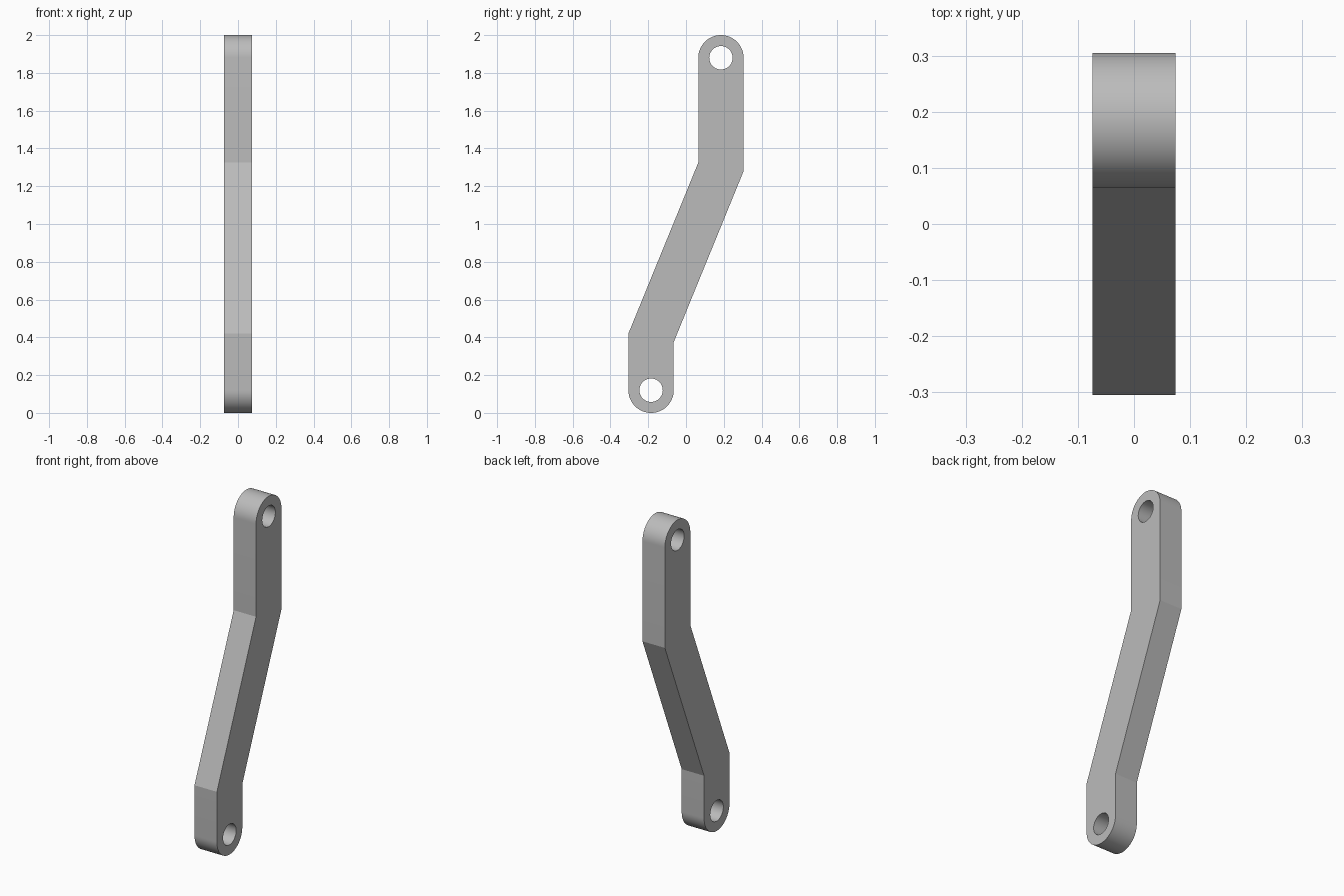
import bpy, bmesh
from math import sin, cos, pi, radians

cube = bpy.data.objects.get("Cube")
if cube:
    bpy.data.objects.remove(cube, do_unlink=True)

HALF_THICK, END_R, HOLE_R = 0.074, 0.12, 0.062
TOP, BOTTOM = (0.185, 1.88), (-0.185, 0.12)   # eye centres (y, z)


def arc(centre, radius, start, sweep, steps):
    return [(centre[0] + radius * cos(start + sweep * i / steps),
             centre[1] + radius * sin(start + sweep * i / steps))
            for i in range(steps + 1)]


metal = bpy.data.materials.new("grey metal")
metal.use_nodes = True
metal.diffuse_color = (0.5, 0.5, 0.5, 1)
metal.node_tree.nodes["Principled BSDF"].inputs["Base Color"].default_value = (0.5, 0.5, 0.5, 1)

# Outline of the cranked bar with rounded ends, plus two round holes
outline = (arc(TOP, END_R, 0, pi, 32) + [(0.065, 1.325), (-0.305, 0.42)]
           + arc(BOTTOM, END_R, pi, pi, 32) + [(-0.065, 0.375), (0.305, 1.28)])
holes = [arc(c, HOLE_R, 0, 2 * pi, 40)[:-1] for c in (TOP, BOTTOM)]

bm = bmesh.new()
edges = []
for loop in [outline] + holes:
    verts = [bm.verts.new((-HALF_THICK, y, z)) for y, z in loop]
    edges += [bm.edges.new((a, b)) for a, b in zip(verts, verts[1:] + verts[:1])]
bmesh.ops.triangle_fill(bm, edges=edges, use_beauty=True, use_dissolve=False)

# Give the bar its thickness
ext = bmesh.ops.extrude_face_region(bm, geom=bm.faces[:], use_keep_orig=True)
bmesh.ops.translate(bm, vec=(2 * HALF_THICK, 0, 0),
                    verts=[g for g in ext["geom"] if isinstance(g, bmesh.types.BMVert)])
bmesh.ops.recalc_face_normals(bm, faces=bm.faces[:])

mesh = bpy.data.meshes.new("link_arm")
bm.to_mesh(mesh)
bm.free()
mesh.materials.append(metal)
arm = bpy.data.objects.new("link_arm", mesh)
bpy.context.collection.objects.link(arm)

# Smooth rounded ends and holes, crisp edges elsewhere
bpy.ops.object.select_all(action="DESELECT")
arm.select_set(True)
bpy.context.view_layer.objects.active = arm
bpy.ops.object.shade_smooth_by_angle(angle=radians(20))
